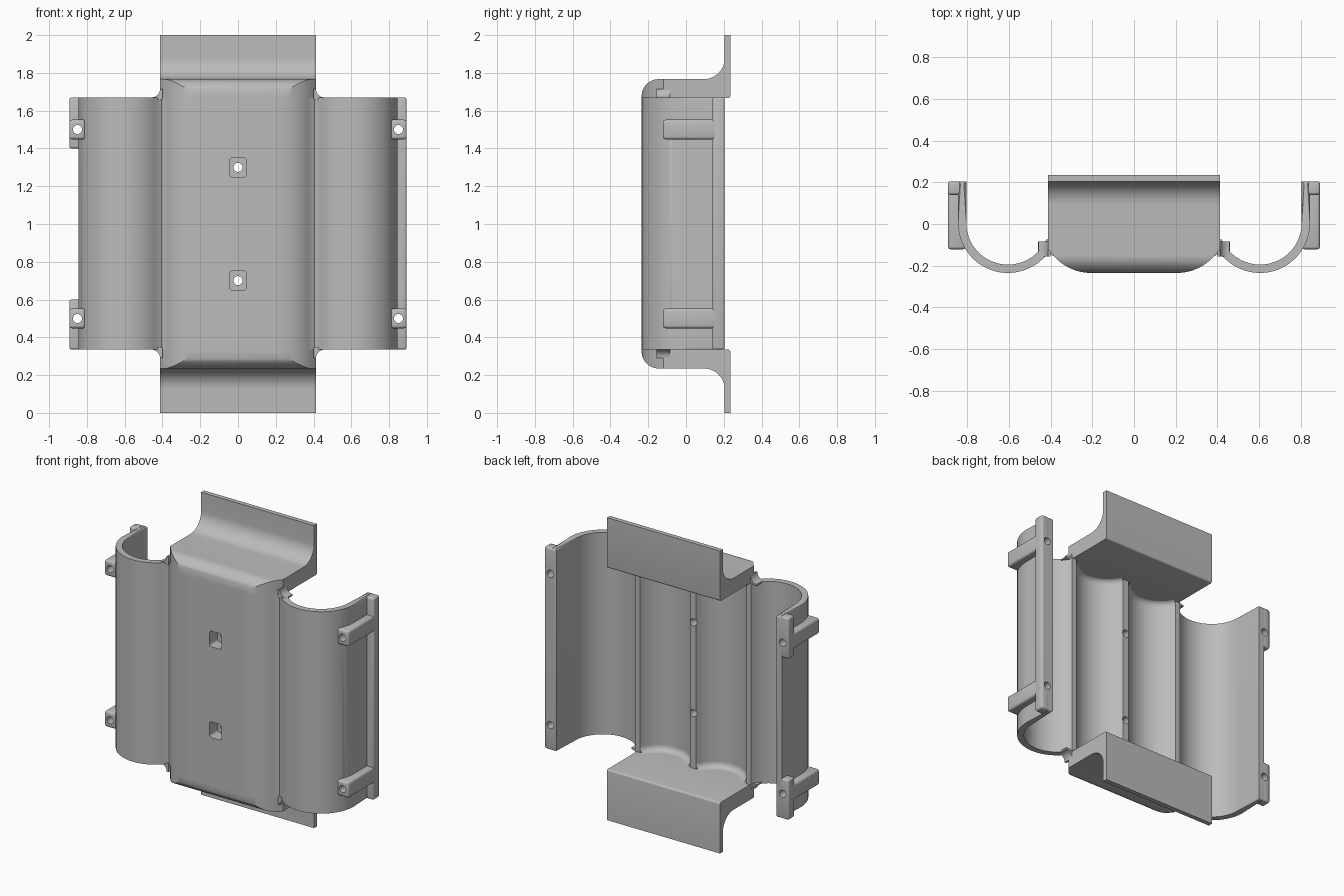
import bpy, bmesh, math
from mathutils import Vector

if "Cube" in bpy.data.objects:
    bpy.data.objects.remove(bpy.data.objects["Cube"], do_unlink=True)

grey = bpy.data.materials.new("matte_grey")
grey.use_nodes = True
grey.diffuse_color = (0.5, 0.5, 0.5, 1)
grey.node_tree.nodes["Principled BSDF"].inputs["Base Color"].default_value = (0.5, 0.5, 0.5, 1)

CELL, PITCH, CY = 0.205, 0.4, 0.005      # cell centre, cell spacing, cell axis depth
R_IN, R_OUT = 0.2, 0.24
LOW, HIGH = 0.335, 1.67                  # ends of the troughs
RIDGE = -0.075


def make(name, bm):
    bmesh.ops.recalc_face_normals(bm, faces=bm.faces)
    me = bpy.data.meshes.new(name)
    bm.to_mesh(me)
    bm.free()
    me.materials.append(grey)
    ob = bpy.data.objects.new(name, me)
    bpy.context.collection.objects.link(ob)
    return ob


def prism(pts, axis, lo, hi, bm=None):
    """Extrude a flat outline along x, y or z."""
    bm = bm or bmesh.new()
    place = {"x": lambda a, b, h: (h, a, b),
             "y": lambda a, b, h: (a, h, b),
             "z": lambda a, b, h: (a, b, h)}[axis]
    lower = [bm.verts.new(place(a, b, lo)) for a, b in pts]
    upper = [bm.verts.new(place(a, b, hi)) for a, b in pts]
    bm.faces.new(lower)
    bm.faces.new(upper)
    for i in range(len(pts)):
        j = (i + 1) % len(pts)
        bm.faces.new((lower[i], lower[j], upper[j], upper[i]))
    return bm


def rect(a0, a1, b0, b1):
    return [(a0, b0), (a1, b0), (a1, b1), (a0, b1)]


def arc(cx, cy, r, a0, a1, n=24):
    return [(cx + r * math.cos(math.radians(a0 + (a1 - a0) * i / n)),
             cy + r * math.sin(math.radians(a0 + (a1 - a0) * i / n))) for i in range(n + 1)]


def mirrored(pts):
    return [(-a, b) for a, b in reversed(pts)]


def boolean(ob, cutter, operation):
    mod = ob.modifiers.new("cut", "BOOLEAN")
    mod.object, mod.operation, mod.solver = cutter, operation, "EXACT"
    bpy.context.view_layer.objects.active = ob
    bpy.ops.object.modifier_apply(modifier=mod.name)


def soften(ob, width, segments=3):
    mod = ob.modifiers.new("soft", "BEVEL")
    mod.width, mod.segments, mod.limit_method = width, segments, "ANGLE"
    bpy.context.view_layer.objects.active = ob
    bpy.ops.object.modifier_apply(modifier=mod.name)


parts = []

# Trough body: outer skin and inner cells as one outline
side = CELL + PITCH
outer = [(side + R_OUT, 0.205)] + arc(side, CY, R_OUT, 0, -138)
outer += [(CELL + PITCH / 2, -0.143)] + arc(CELL, CY, R_OUT, -42, -90, 12)
end_angle = -math.degrees(math.asin((CY - RIDGE) / R_IN))
inner = [(side + R_IN, 0.205)] + arc(side, CY, R_IN, 0, -180 - end_angle)
inner += arc(CELL, CY, R_IN, end_angle, -180 - end_angle)
skin = outer + mirrored(outer)
cells = inner + mirrored(inner)
bm = prism(skin + cells[::-1], "z", LOW, HIGH)
rims = [e for e in bm.edges if abs(e.verts[0].co.z - e.verts[1].co.z) < 1e-5
        and all(abs(v.co.x) > 0.44 for v in e.verts)]
bmesh.ops.bevel(bm, geom=rims, offset=0.012, segments=3, profile=0.5, affect="EDGES")
body = make("trough_body", bm)
parts.append(body)

# End blocks with mounting tabs: side profile clipped by the plan outline
profile = [(0.205, 0), (0.235, 0)] + arc(0.223, LOW - 0.012, 0.012, 0, 90, 4)
profile += [(-0.235, LOW)] + arc(-0.145, 0.325, 0.09, 180, 270, 10)
profile += arc(0.095, 0.125, 0.11, 90, 0, 10)
half = [(0.413, 0.3), (0.413, -0.12)] + arc(CELL, CY, R_OUT, -42, -90, 12)
plan = half + mirrored(half)
for name, flip in (("lower_end_block", 1), ("upper_end_block", -1)):
    shape = [(y, z if flip > 0 else 2 - z + 0.002) for y, z in profile]
    if flip < 0:
        shape = [(y, min(z, 2.0)) for y, z in shape]
    block = make(name, prism(shape, "x", -0.5, 0.5))
    clip = make("clip", prism(plan, "z", -0.1, 2.1))
    boolean(block, clip, "INTERSECT")
    bpy.data.objects.remove(clip, do_unlink=True)
    parts.append(block)

# Rounded gussets where end blocks meet the outer troughs
for s, side_name in ((1, "left"), (-1, "right")):
    for flip, end_name in ((1, "lower"), (-1, "upper")):
        pts = [(0.4, LOW + 0.01), (0.46, LOW + 0.01)] + arc(0.458, LOW - 0.045, 0.045, 90, 180, 8)
        pts += [(0.4, LOW - 0.045)]
        pts = [(s * x, z if flip > 0 else 2.005 - z) for x, z in pts]
        parts.append(make(f"{side_name}_{end_name}_gusset", prism(pts, "y", -0.155, -0.085)))

# Coved corners at the closed ends of the two middle cells
COVE = 0.035
for s, side_name in ((1, "left"), (-1, "right")):
    for z0, d, end_name in ((LOW, 1, "lower"), (HIGH, -1, "upper")):
        bm = bmesh.new()
        rows = []
        for i in range(6):
            t = math.radians(18 * i)
            r = R_IN - COVE * (1 - math.cos(t))
            z = z0 + d * COVE * (1 - math.sin(t))
            rows.append([bm.verts.new((x, y, z)) for x, y in
                         arc(s * CELL, CY, r, end_angle, -180 - end_angle)])
        for a, b in zip(rows, rows[1:]):
            for k in range(len(a) - 1):
                bm.faces.new((a[k], a[k + 1], b[k + 1], b[k]))
        cove = make(f"{side_name}_{end_name}_cove", bm)
        # Face the cove towards the open cell
        face = cove.data.polygons[0]
        if face.normal.dot(Vector((s * CELL, CY, 1)) - face.center) < 0:
            cove.data.flip_normals()
        parts.append(cove)

# Edge rails and screw bosses: full rail on the left, split on the right
drilled = [body]
rails = {1: [(LOW, HIGH)], -1: [(LOW, 0.6), (1.4, HIGH)]}
for s, side_name in ((1, "left"), (-1, "right")):
    for i, (z0, z1) in enumerate(rails[s]):
        xs = sorted((s * 0.83, s * 0.893))
        rail = make(f"{side_name}_rail_{i + 1}", prism(rect(*xs, 0.14, 0.205), "z", z0, z1))
        soften(rail, 0.012)
        drilled.append(rail)
    for z, end_name in ((0.5, "lower"), (1.5, "upper")):
        xs = sorted((s * 0.808, s * 0.893))
        boss = make(f"{side_name}_{end_name}_boss",
                    prism(rect(*xs, -0.122, 0.2), "z", z - 0.052, z + 0.052))
        soften(boss, 0.014)
        drilled.append(boss)
parts += drilled[1:]

# Screw holes through the bosses and the middle ridge
bm = bmesh.new()
for x, zs in ((0.85, (0.5, 1.5)), (-0.85, (0.5, 1.5)), (0, (0.7, 1.3))):
    for z in zs:
        prism(arc(x, z, 0.024, 0, 345, 23), "y", -0.5, 0.5, bm)
drill = make("drill", bm)
for ob in drilled:
    boolean(ob, drill, "DIFFERENCE")
bpy.data.objects.remove(drill, do_unlink=True)

# Rounded square nut pockets in the front
bm = bmesh.new()
for z in (0.7, 1.3):
    pts = []
    for k, (sx, sz) in enumerate(((1, 1), (-1, 1), (-1, -1), (1, -1))):
        pts += arc(sx * 0.027, z + sz * 0.034, 0.018, 90 * k, 90 * k + 90, 5)
    prism(pts, "y", -0.5, -0.15, bm)
pocket = make("pocket", bm)
boolean(body, pocket, "DIFFERENCE")
bpy.data.objects.remove(pocket, do_unlink=True)

# Smooth curved surfaces, keep hard edges
bpy.ops.object.select_all(action="DESELECT")
for ob in parts:
    ob.select_set(True)
bpy.context.view_layer.objects.active = body
bpy.ops.object.shade_smooth_by_angle(angle=math.radians(35))
